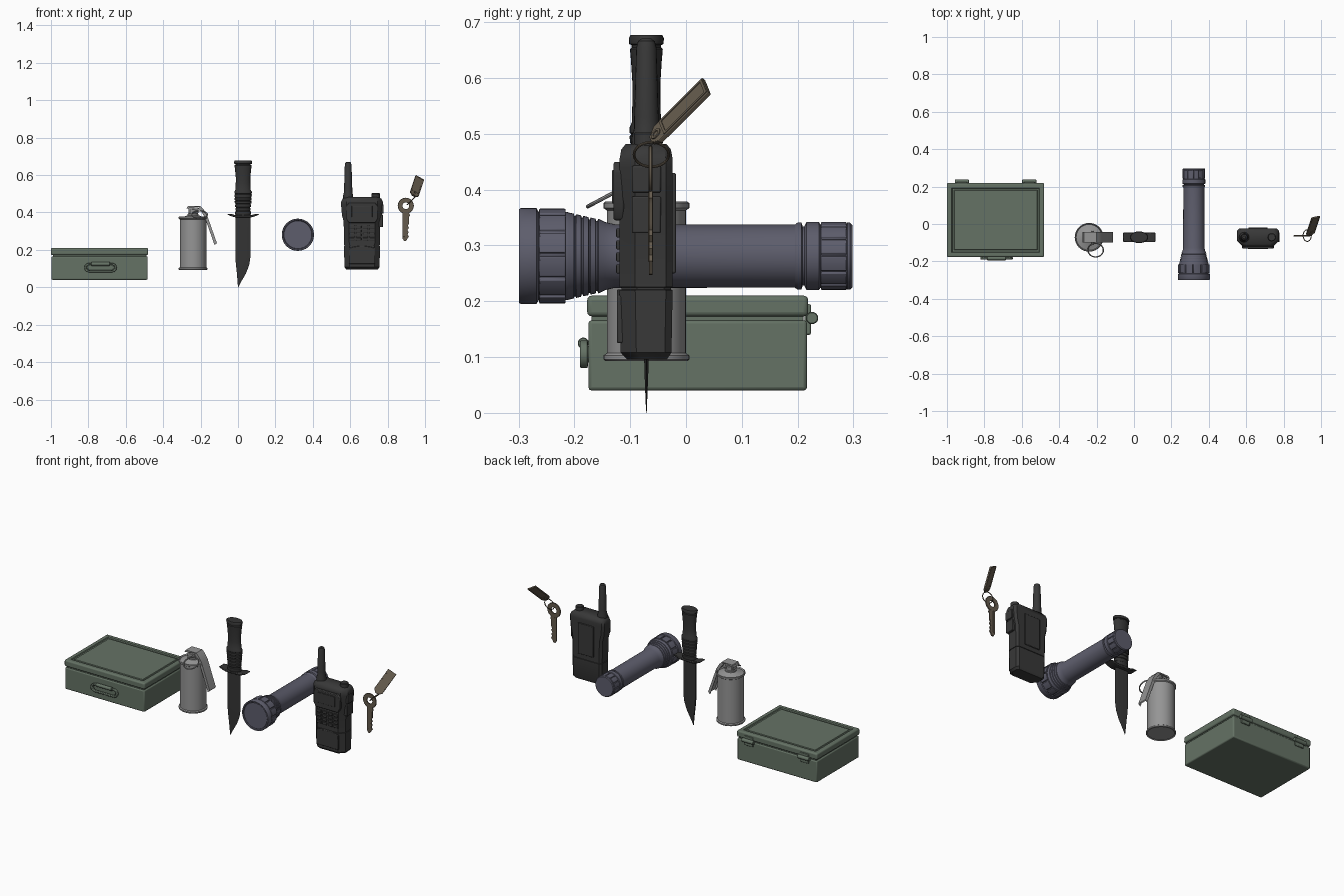
import bpy, bmesh
from math import sin, cos, pi, radians
from mathutils import Matrix, Vector

if "Cube" in bpy.data.objects:
    bpy.data.objects.remove(bpy.data.objects["Cube"])

def mat(name, c):
    m = bpy.data.materials.new(name)
    m.diffuse_color = (*c, 1)
    m.use_nodes = True
    m.node_tree.nodes["Principled BSDF"].inputs["Base Color"].default_value = m.diffuse_color
    return m

GREEN = mat("green_paint", (.13, .17, .13))
STEEL = mat("grey_steel", (.3, .3, .3))
BLACK = mat("black_metal", (.035, .035, .035))
BLUE = mat("blue_grey", (.11, .11, .15))
RUBBER = mat("dark_plastic", (.04, .04, .04))
BRASS = mat("dull_brass", (.13, .105, .075))

def finish(name, bm, m, bevel=0, segs=2):
    bmesh.ops.recalc_face_normals(bm, faces=bm.faces)
    me = bpy.data.meshes.new(name)
    bm.to_mesh(me)
    bm.free()
    ob = bpy.data.objects.new(name, me)
    bpy.context.collection.objects.link(ob)
    me.materials.append(m)
    bpy.ops.object.select_all(action='DESELECT')
    ob.select_set(True)
    bpy.context.view_layer.objects.active = ob
    bpy.ops.object.shade_smooth_by_angle(angle=radians(35))
    if bevel:
        b = ob.modifiers.new("Bevel", 'BEVEL')
        b.width, b.segments, b.limit_method = bevel, segs, 'ANGLE'
    return ob

def loft(name, rings, m, bevel=0, closed=False):
    bm = bmesh.new()
    R = [[bm.verts.new(p) for p in r] for r in rings]
    n = len(R[0])
    for a, b in zip(R, R[1:] + R[:1] if closed else R[1:]):
        for i in range(n):
            bm.faces.new((a[i], a[(i+1) % n], b[(i+1) % n], b[i]))
    if not closed:
        bm.faces.new(R[0])
        bm.faces.new(R[-1])
    return finish(name, bm, m, bevel)

def lathe(name, prof, m, loc, axis='z', n=32, sy=1, closed=False):
    rings = [[(r*cos(2*pi*i/n), r*sy*sin(2*pi*i/n), h) for i in range(n)] for r, h in prof]
    ob = loft(name, rings, m, closed=closed)
    ob.location = loc
    ob.rotation_euler = {'z': (0, 0, 0), 'y': (-pi/2, 0, 0), 'x': (0, pi/2, 0)}[axis]
    return ob

def cyl(name, r, h, m, loc, axis='z', n=20):
    c = min(r, h)*.15
    return lathe(name, [(r-c, -h/2), (r, -h/2+c), (r, h/2-c), (r-c, h/2)], m, loc, axis, n)

def prism(name, pts, y0, y1, m, bevel=0):
    return loft(name, [[(x, y, z) for x, z in pts] for y in (y0, y1)], m, bevel)

def block(name, x0, x1, y0, y1, z0, z1, m, bevel=.003):
    return prism(name, [(x0, z0), (x1, z0), (x1, z1), (x0, z1)], y0, y1, m, bevel)

def ring(name, R, r, m, loc, rot):
    prof = [(R + r*cos(a*pi/4), r*sin(a*pi/4)) for a in range(8)]
    ob = lathe(name, prof, m, loc, n=36, closed=True)
    ob.rotation_euler = rot
    return ob

def pill(cx, cz, hw, hh):
    return [(cx + s*(hw-hh) + hh*cos(a), cz + hh*sin(a)) for s, a0 in ((1, -pi/2), (-1, pi/2))
            for a in [a0 + k*pi/8 for k in range(9)]]

# storage tin: body, lid with recessed panel, seam, handle and hinges
block("tin_body", -.997, -.483, -.175, .217, .04, .166, GREEN, .006)
block("tin_seam", -.99, -.49, -.169, .211, .16, .18, GREEN)
bm = bmesh.new()
bmesh.ops.create_cube(bm, size=1, matrix=Matrix.Translation((-.74, .021, .1915)) @ Matrix.Diagonal((.52, .396, .037, 1)))
bm.normal_update()
top = [f for f in bm.faces if f.normal.z > .9]
for t, d in ((.036, 0), (.004, -.006), (.012, 0), (.004, .004)):
    bmesh.ops.inset_region(bm, faces=top, thickness=t, depth=d)
lid = finish("tin_lid", bm, GREEN, .008, 3)
lid.modifiers["Bevel"].angle_limit = radians(80)
prism("handle_plate", pill(-.735, .105, .07, .015), -.181, -.17, GREEN, .002)
outer, inner = pill(-.735, .105, .087, .025), pill(-.735, .105, .076, .014)
loft("tin_handle", [[(x, y, z) for x, z in p] for p, y in
     ((outer, -.176), (outer, -.19), (inner, -.19), (inner, -.176))], GREEN, .003, True)
cyl("handle_pivot", .01, .1, GREEN, (-.735, -.184, .125), 'x')
for s in (-.92, -.56):
    cyl("hinge_barrel", .011, .075, GREEN, (s, .226, .17), 'x')
    block("hinge_leaf", s-.028, s+.028, .212, .224, .14, .195, GREEN)

# canister: can, fuse head, lever, pin and pull ring
C = (-.24, -.071, 0)
lathe("canister", [(.069, .097), (.074, .093), (.077, .096), (.077, .103), (.071, .107), (.071, .363),
      (.077, .367), (.077, .376), (.073, .379), (.069, .372), (.05, .377), (.03, .385), (.03, .392),
      (.024, .394), (.024, .415), (.018, .418)], STEEL, C, n=40)
block("fuse_head", -.265, -.212, -.089, -.053, .395, .428, STEEL)
path = [(-.272, .425), (-.268, .434), (-.2, .434), (-.183, .415), (-.165, .385), (-.113, .237)]
prism("safety_lever", path + [(x-.004, z-.005) for x, z in reversed(path)], -.1, -.044, STEEL)
for y in (-.1, -.046):
    prism("lever_flange", path[2:] + [(x-.012, z-.012) for x, z in reversed(path[2:])], y, y+.003, STEEL)
cyl("safety_pin", .005, .075, STEEL, (-.222, -.075, .408), 'y', 12)
ring("pull_ring", .041, .0035, STEEL, (-.205, -.14, .389), (radians(28), 0, 0))

# knife: ground blade, guard, ridged grip, pommel
Y = -.071
rows = [(.385, -.014, .04, .066, .005), (.16, -.014, .04, .066, .005), (.12, -.011, .036, .06, .0045),
        (.075, -.006, .022, .043, .0035), (.035, -.003, .008, .02, .002), (.0, .0, .001, .002, .0005)]
loft("knife_blade", [[(a, Y-t, z), (b, Y-t, z), (c, Y, z), (b, Y+t, z), (a, Y+t, z)]
     for z, a, b, c, t in rows], BLACK)
arc = [(-.06, .39), (-.035, .38), (-.015, .374), (.07, .374), (.092, .38), (.116, .39)]
prism("knife_guard", arc + [(x, z+.012) for x, z in reversed(arc)][1:-1], Y-.026, Y+.026, BLACK, .003)
grip = [(.036, .38), (.042, .39), (.042, .405), (.036, .408)]
for z, r in ((.412, .040), (.43, .042), (.448, .044), (.466, .045), (.484, .046)):
    grip += [(r, z), (r+.001, z+.012), (r-.003, z+.014), (r-.003, z+.016)]
grip += [(.047, .502), (.047, .512), (.041, .52), (.039, .56), (.039, .59), (.043, .63), (.046, .652), (.041, .655),
         (.041, .659), (.048, .661), (.049, .671), (.045, .677)]
lathe("knife_grip", grip, BLACK, (.027, Y, 0), n=28, sy=.64)

# flashlight: turned body, grip collars
F = (.32, 0, .281)
prof = [(.074, -.291), (.078, -.298), (.084, -.299), (.086, -.296), (.086, -.268), (.079, -.264), (.079, -.213)]
for y, r in ((-.21, .078), (-.197, .075), (-.184, .072), (-.171, .069)):
    prof += [(r, y), (r-.002, y+.009), (r-.006, y+.010), (r-.006, y+.012)]
prof += [(.067, -.157), (.061, -.145), (.057, -.128), (.0565, .195), (.06, .2), (.06, .207), (.053, .209), (.053, .212),
         (.061, .216), (.061, .238), (.057, .241), (.057, .287), (.06, .289), (.06, .294), (.056, .298)]
lathe("flashlight_body", prof, BLUE, F, 'y', n=48)
cyl("flashlight_lens", .075, .006, BLUE, (.32, -.292, .281), 'y', 48)

def collar(name, r, ri, n, y0, y1):
    pts = []
    for i in range(n):
        for f, q in ((0, ri), (.1, ri), (.15, r), (.43, r), (.72, r), (.98, r)):
            a = 2*pi*(i+f)/n
            pts.append((F[0] + q*cos(a), F[2] + q*sin(a)))
    prism(name, pts, y0, y1, BLUE, .0015)

collar("head_collar", .085, .08, 12, -.263, -.216)
collar("tail_collar", .061, .057, 12, .242, .288)

# radio: lofted chamfered case
X = .663
def section(z, w, f, b, c=.028, d=.012):
    return [(X-w, f+c, z), (X-w+c, f, z), (X+w-c, f, z), (X+w, f+c, z),
            (X+w, b-d, z), (X+w-d, b, z), (X-w+d, b, z), (X-w, b-d, z)]
case = [(.096, .085, -.106, -.034), (.108, .094, -.117, -.026), (.22, .096, -.119, -.024), (.221, .093, -.116, -.027),
        (.225, .093, -.116, -.027), (.226, .096, -.119, -.024), (.35, .098, -.119, -.024), (.385, .107, -.119, -.024),
        (.44, .112, -.119, -.024), (.455, .112, -.119, -.024), (.472, .105, -.116, -.027), (.482, .092, -.108, -.035)]
loft("radio_case", [section(*s) for s in case], RUBBER)
prism("radio_bezel", [(X-.072, .345), (X+.072, .345), (X+.085, .37), (X+.085, .435), (X+.072, .45),
      (X-.072, .45), (X-.085, .435), (X-.085, .37)], -.13, -.11, RUBBER, .004)
block("radio_screen", X-.055, X+.055, -.133, -.12, .375, .435, RUBBER, .002)
for r in range(4):
    for c in range(4):
        x, z = X-.054 + c*.036, .258 + r*.0215
        block("radio_key", x-.014, x+.014, -.125, -.112, z-.008, z+.008, RUBBER, .002)
speaker = [(X-.07, .125), (X+.07, .125), (X+.07, .21)] + [(X+.07-.028*k, .21+.012*sin(k*pi/5)) for k in range(1, 5)] + [(X-.07, .21)]
prism("radio_speaker", speaker, -.124, -.11, RUBBER, .003)
block("side_button_upper", X+.09, X+.116, -.097, -.045, .395, .443, RUBBER)
block("side_button_lower", X+.085, X+.112, -.097, -.045, .322, .388, RUBBER)
block("battery_clip", X-.05, X+.05, -.04, -.018, .25, .43, RUBBER)
lathe("radio_antenna", [(.026, .47), (.027, .49), (.022, .51), (.022, .53), (.0215, .54), (.018, .655), (.015, .666), (.008, .671)],
      RUBBER, (.589, Y, 0), n=20)
cyl("radio_knob", .022, .035, RUBBER, (.737, Y, .486), n=16)

# key: bow, toothed shank, split ring, tag
K = -.0635
lathe("key_bow", [(.018, -.0035), (.041, -.0035), (.043, -.002), (.043, .002), (.041, .0035), (.018, .0035)],
      BRASS, (.897, K, .436), 'y', closed=True)
prism("key_shank", [(.88, .402), (.88, .26), (.889, .247), (.899, .249), (.907, .262), (.914, .272), (.907, .283), (.913, .295),
      (.906, .306), (.914, .318), (.908, .328), (.914, .34), (.914, .375), (.92, .385), (.913, .402)], K-.0032, K+.0032, BRASS)
block("key_groove", .885, .891, K-.0042, K+.0042, .27, .395, BRASS, .001)
ring("key_ring", .031, .0025, BRASS, (.926, -.062, .463), (0, radians(-45), 0))
low, high = Vector((.94, -.058, .491)), Vector((.972, .037, .586))
L = (high - low).normalized()
W = Vector((.048, .012, -.026))
W = (W - L*W.dot(L)).normalized()
N = L.cross(W)
M = Matrix.Translation(low) @ Matrix((W, N, L)).transposed().to_4x4()
def tag_shape(h, z0, z1, c):
    return [(-h+c, z0), (h-c, z0), (h, z0+c), (h, z1), (-h, z1), (-h, z0+c)]
prism("key_tag", tag_shape(.026, -.005, .138, .016), -.004, .004, BRASS, .001).matrix_world = M
for y in (-.004, .004):
    a, b = tag_shape(.024, .025, .136, .002), tag_shape(.019, .03, .131, .002)
    loft("tag_border", [[(x, y+s*.0015, z) for x, z in p] for p, s in ((a, -1), (a, 1), (b, 1), (b, -1))],
         BRASS, closed=True).matrix_world = M
e = lathe("tag_eyelet", [(.006, -.006), (.011, -.006), (.011, .006), (.006, .006)], BRASS, (0, 0, 0), n=20, closed=True)
e.matrix_world = M @ Matrix.Translation((0, 0, .01)) @ Matrix.Rotation(pi/2, 4, 'X')
